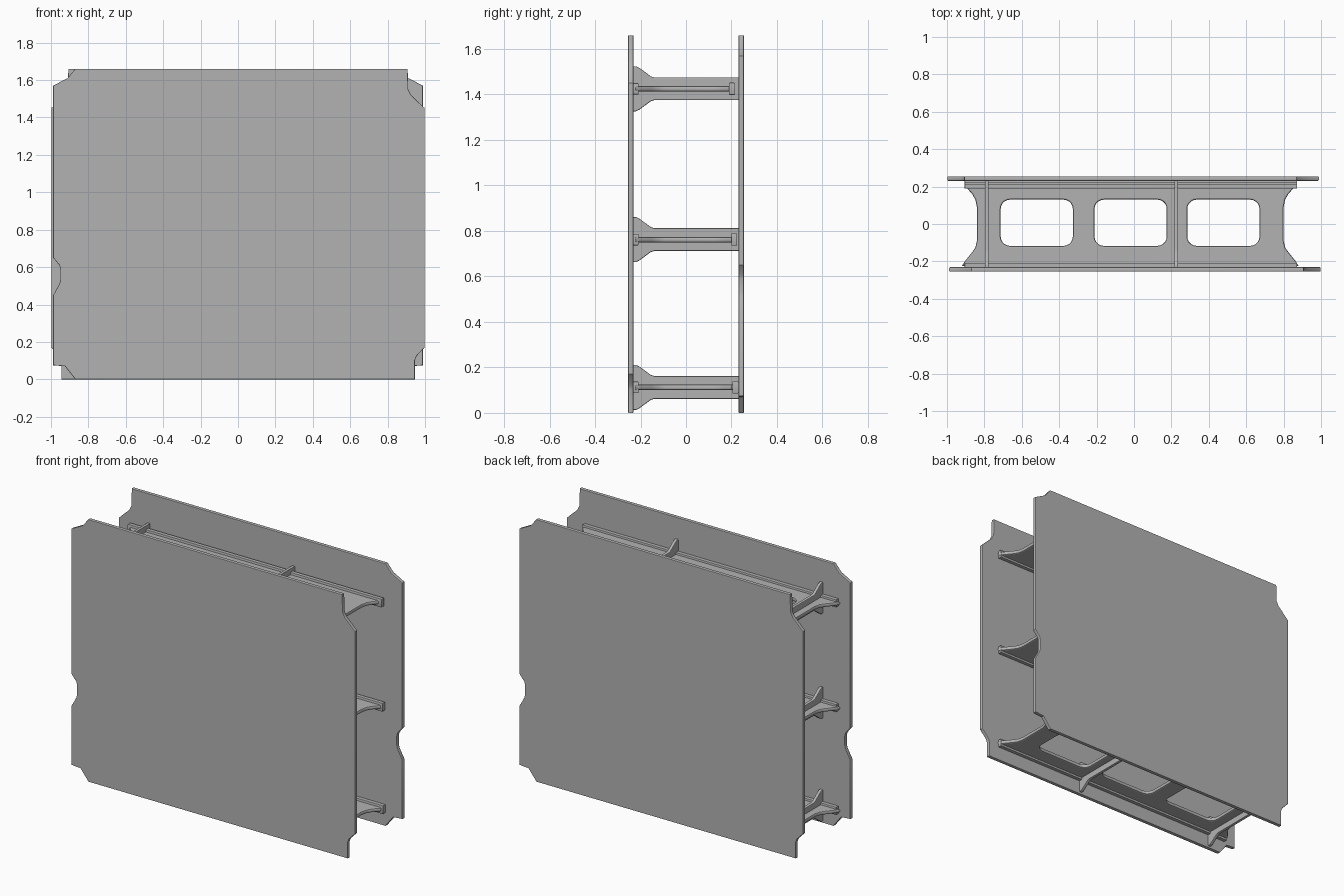
import bpy, math
from mathutils import Matrix

cube = bpy.data.objects.get("Cube")
if cube:
    bpy.data.objects.remove(cube, do_unlink=True)

GREY = 0.45
mat = bpy.data.materials.new("plain grey")
mat.use_nodes = True
mat.diffuse_color = (GREY, GREY, GREY, 1)
mat.node_tree.nodes["Principled BSDF"].inputs["Base Color"].default_value = (GREY, GREY, GREY, 1)


def sheet(name, loops, thickness, edge, matrix):
    """Flat sheet from closed outlines (later ones are holes) with softened edges."""
    curve = bpy.data.curves.new(name, "CURVE")
    curve.dimensions = "2D"
    curve.fill_mode = "BOTH"
    curve.extrude = thickness / 2 - edge
    curve.bevel_depth = edge
    curve.bevel_resolution = 1
    curve.offset = -edge
    for pts in loops:
        spline = curve.splines.new("POLY")
        spline.points.add(len(pts) - 1)
        for p, (x, y) in zip(spline.points, pts):
            p.co = (x, y, 0, 1)
        spline.use_cyclic_u = True
    obj = bpy.data.objects.new(name, curve)
    bpy.context.collection.objects.link(obj)
    bpy.ops.object.select_all(action="DESELECT")
    obj.select_set(True)
    bpy.context.view_layer.objects.active = obj
    bpy.ops.object.convert(target="MESH")
    obj = bpy.context.object
    obj.data.transform(matrix)
    obj.data.materials.clear()
    obj.data.materials.append(mat)
    bpy.ops.object.shade_smooth_by_angle(angle=math.radians(35))
    return obj


def rounded_rect(x0, x1, y0, y1, r, steps=5):
    pts = []
    for i, (cx, cy) in enumerate([(x1 - r, y1 - r), (x0 + r, y1 - r), (x0 + r, y0 + r), (x1 - r, y0 + r)]):
        for k in range(steps + 1):
            a = math.pi / 2 * (i + k / steps)
            pts.append((cx + r * math.cos(a), cy + r * math.sin(a)))
    return pts


def bar(name, x0, x1, y0, y1, z0, z1):
    return sheet(name, [[(x0, y0), (x1, y0), (x1, y1), (x0, y1)]], z1 - z0, 0.004,
                 Matrix.Translation((0, 0, (z0 + z1) / 2)))


# Outer panels: one outline, the back one turned half round
outline = [(-0.87, 0), (0.945, 0), (0.945, 0.1), (0.955, 0.125), (0.998, 0.17),
           (0.998, 1.45), (0.925, 1.52), (0.91, 1.55), (0.907, 1.66),
           (-0.87, 1.66), (-0.912, 1.61), (-0.988, 1.57), (-0.988, 0.65),
           (-0.955, 0.61), (-0.95, 0.59), (-0.95, 0.53), (-0.955, 0.51),
           (-0.988, 0.45), (-0.988, 0.075), (-0.925, 0.07)]
upright = Matrix.Rotation(math.pi / 2, 4, "X")
front = Matrix.Translation((0, -0.243, 0)) @ upright
sheet("front_panel", [outline], 0.024, 0.004, front)
sheet("back_panel", [outline], 0.024, 0.004, Matrix.Rotation(math.pi, 4, "Z") @ front)

# Waisted shelf outline, concave at both ends
end = [(0.08, -0.225), (0.065, -0.2), (0.025, -0.15), (0.008, -0.125), (0, -0.09),
       (0, 0.09), (0.008, 0.13), (0.025, 0.16), (0.06, 0.2)]
windows = [rounded_rect(c - 0.193, c + 0.193, -0.117, 0.13, 0.05) for c in (-0.52, -0.018, 0.478)]

# Cross rib profile, flared where it meets the front panel
rib_half = [(0.236, 0.05), (-0.14, 0.05), (-0.155, 0.055), (-0.205, 0.092), (-0.22, 0.099), (-0.236, 0.099)]
rib = rib_half + [(y, -z) for y, z in reversed(rib_half)]
across = Matrix(((0, 0, 1, 0), (1, 0, 0, 0), (0, 1, 0, 0), (0, 0, 0, 1)))

# Three shelves, each with two flanges and two cross ribs
for level, z, back in (("lower", 0.112, 0.23), ("middle", 0.762, 0.225), ("upper", 1.425, 0.215)):
    shelf = [(0.8 + x, y) for x, y in end] + [(0.86, back - 0.01), (-0.9, back - 0.01)]
    shelf += [(-0.84 - x, y) for x, y in reversed(end)]
    sheet(level + "_shelf", [shelf] + windows, 0.024, 0.008, Matrix.Translation((0, 0, z)))
    bar(level + "_front_flange", -0.905, 0.872, -0.234, -0.208, z - 0.025, z + 0.025)
    bar(level + "_back_flange", -0.905, 0.872, back - 0.026, back, z - 0.027, z + 0.027)
    for side, x in (("right", -0.787), ("left", 0.226)):
        sheet(f"{level}_{side}_rib", [rib], 0.02, 0.004, Matrix.Translation((x, 0, z)) @ across)
